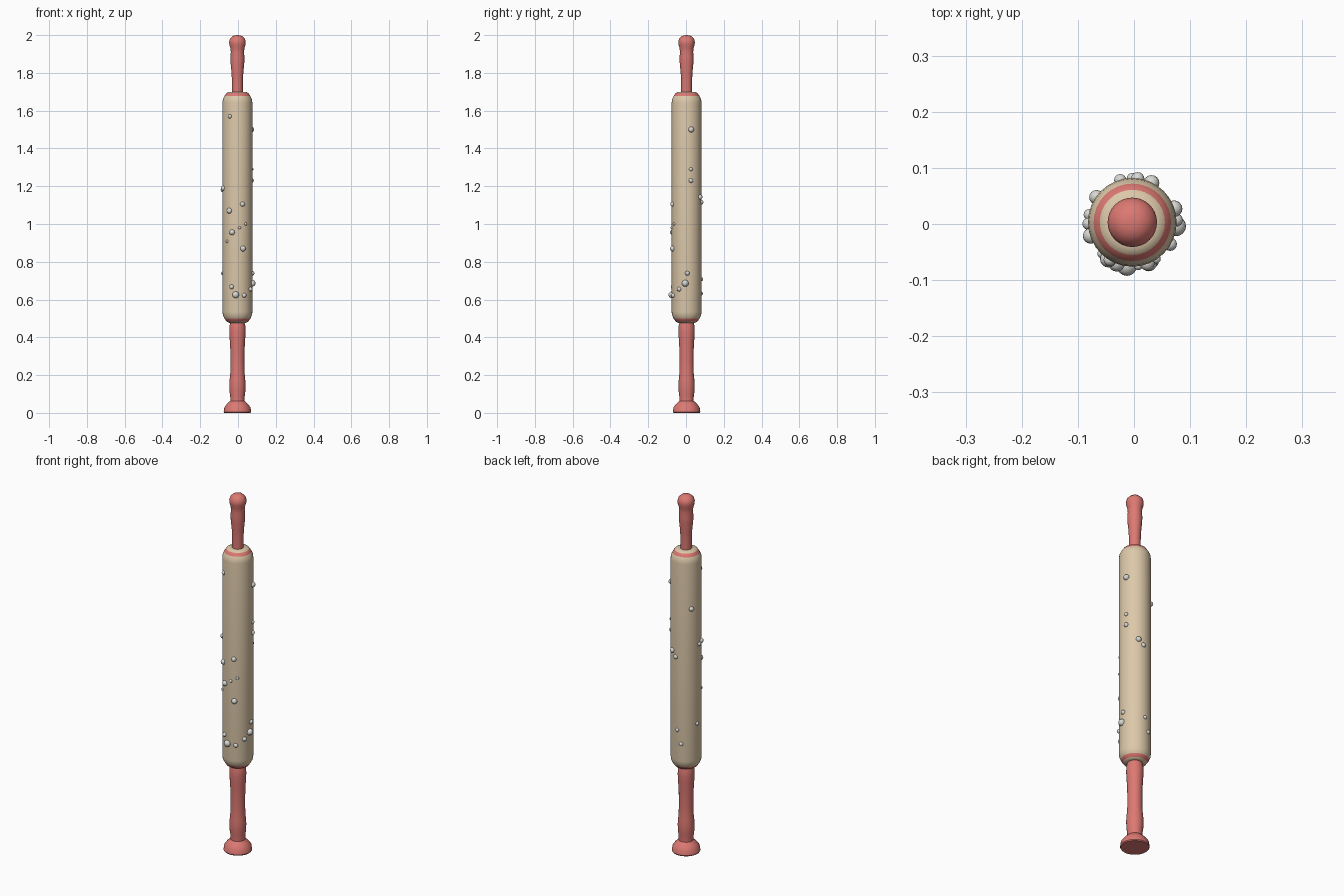
import bpy, bmesh, math

if "Cube" in bpy.data.objects:
    bpy.data.objects.remove(bpy.data.objects["Cube"])

CX, CY = -0.003, 0.003   # axis of the pin
SIDES = 32


def material(name, rgb):
    m = bpy.data.materials.new(name)
    m.diffuse_color = (*rgb, 1)
    m.use_nodes = True
    m.node_tree.nodes["Principled BSDF"].inputs["Base Color"].default_value = m.diffuse_color
    return m


WOOD = material("beige wood", (0.72, 0.58, 0.40))
RED = material("red paint", (0.72, 0.19, 0.17))
PEARL = material("pale grey", (0.68, 0.68, 0.65))


def finish(bm, name, mats, angle=35):
    me = bpy.data.meshes.new(name)
    bmesh.ops.recalc_face_normals(bm, faces=bm.faces)
    bm.to_mesh(me)
    bm.free()
    ob = bpy.data.objects.new(name, me)
    bpy.context.collection.objects.link(ob)
    for m in mats:
        me.materials.append(m)
    bpy.ops.object.select_all(action='DESELECT')
    ob.select_set(True)
    bpy.context.view_layer.objects.active = ob
    bpy.ops.object.shade_smooth_by_angle(angle=math.radians(angle))
    return ob


def lathe(name, profile, mats):
    """Spin a (radius, z) profile whose ends lie on the axis."""
    bm = bmesh.new()
    pts = [bm.verts.new((CX + r, CY, z)) for r, z in profile]
    edges = [bm.edges.new(p) for p in zip(pts, pts[1:])]
    bmesh.ops.spin(bm, geom=pts + edges, cent=(CX, CY, 0), axis=(0, 0, 1),
                   angle=math.tau, steps=SIDES, use_duplicate=False)
    bmesh.ops.remove_doubles(bm, verts=bm.verts, dist=1e-5)
    return finish(bm, name, mats)


# Roller with rounded shoulders and a painted ring at each end
half = [(0.0, 0.477), (0.045, 0.477), (0.058, 0.484), (0.069, 0.500),
        (0.072, 0.507), (0.077, 0.517), (0.079, 0.535)]
top = [(r, 2.177 - z) for r, z in reversed(half)]
roller = lathe("roller", half + top, [WOOD, RED])
for f in roller.data.polygons:
    r = math.hypot(f.center.x - CX, f.center.y - CY)
    f.material_index = int(0.058 < r < 0.069)

# Lower handle with a flared foot
lathe("lower_handle", [
    (0, 0), (0.070, 0.0), (0.073, 0.005), (0.069, 0.030), (0.055, 0.048),
    (0.038, 0.064), (0.038, 0.085), (0.042, 0.115), (0.043, 0.150),
    (0.041, 0.180), (0.038, 0.210), (0.037, 0.270), (0.038, 0.340),
    (0.041, 0.390), (0.043, 0.430), (0.042, 0.460), (0.036, 0.485),
    (0, 0.485)], [RED])

# Upper handle with a rounded grip
lathe("upper_handle", [
    (0, 1.69), (0.029, 1.69), (0.029, 1.75), (0.031, 1.80), (0.036, 1.85),
    (0.037, 1.88), (0.035, 1.91), (0.037, 1.93), (0.043, 1.95),
    (0.044, 1.965), (0.039, 1.982), (0.025, 1.995), (0.012, 1.999),
    (0, 2.0)], [RED])

# Small beads around the roller: angle in degrees, height, radius
BEADS = [
    (239, 1.57, .011), (237, 1.07, .015), (290, 1.105, .013),
    (249, .956, .015), (278, .98, .008), (303, 1.0, .008),
    (226, .908, .008), (292, .87, .015), (247, .667, .012),
    (263, .625, .018), (297, .622, .012), (330, .655, .012),
    (355, .686, .018), (3, .739, .012), (18, 1.5, .015),
    (17, 1.29, .010), (17, 1.23, .012), (145, 1.39, .013),
    (198, 1.19, .014), (182, 1.18, .011), (64, 1.143, .014),
    (83, 1.115, .012), (90, .707, .010), (170, .739, .010),
    (106, .632, .011)]
bm = bmesh.new()
for deg, z, rad in BEADS:
    a = math.radians(deg)
    new = bmesh.ops.create_uvsphere(bm, u_segments=16, v_segments=10, radius=rad)
    bmesh.ops.translate(bm, verts=new["verts"], vec=(
        CX + 0.078 * math.cos(a), CY + 0.078 * math.sin(a), z))
finish(bm, "beads", [PEARL], 60)
